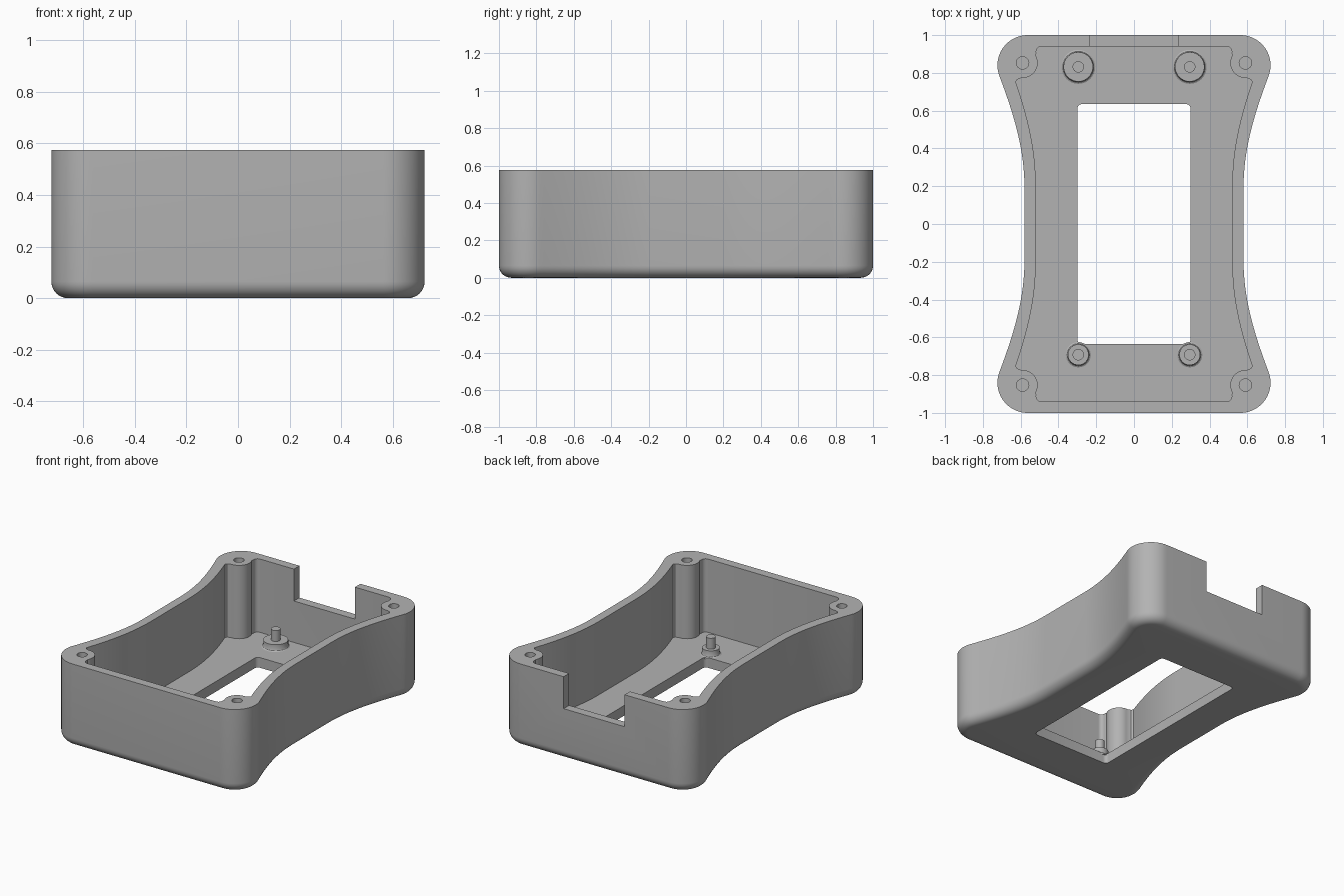
import bpy, bmesh
from math import sin, cos, radians
from mathutils import Vector
from mathutils.geometry import interpolate_bezier

if "Cube" in bpy.data.objects:
    bpy.data.objects.remove(bpy.data.objects["Cube"])

HEIGHT, FLOOR = 0.575, 0.07
SCREWS = (0.59, 0.853)

grey = bpy.data.materials.new("plain grey")
grey.use_nodes = True
grey.diffuse_color = (0.45, 0.45, 0.45, 1)
grey.node_tree.nodes["Principled BSDF"].inputs["Base Color"].default_value = (0.45, 0.45, 0.45, 1)


def arc(cx, cy, r, start, end, n):
    angles = [radians(start + (end - start) * i / n) for i in range(n + 1)]
    return [(cx + r * cos(a), cy + r * sin(a)) for a in angles]


def curve(a, b, c, d, n=20):
    return [tuple(p)[:2] for p in interpolate_bezier(*[Vector(p).to_3d() for p in (a, b, c, d)], n)]


def four_way(quarter):
    """Mirror a quarter outline (from +x axis to +y axis) into a closed loop."""
    half = quarter + [(-x, y) for x, y in reversed(quarter)]
    return half + [(-x, -y) for x, y in half]


def prism(name, outline, z0, z1, round_bottom=0):
    bm = bmesh.new()
    base = bm.faces.new([bm.verts.new((x, y, z0)) for x, y in outline])
    top = bmesh.ops.extrude_face_region(bm, geom=[base], use_keep_orig=True)
    verts = [g for g in top["geom"] if isinstance(g, bmesh.types.BMVert)]
    bmesh.ops.translate(bm, verts=verts, vec=(0, 0, z1 - z0))
    bmesh.ops.recalc_face_normals(bm, faces=bm.faces)
    if round_bottom:
        rim = [e for e in bm.edges if all(abs(v.co.z - z0) < 1e-5 for v in e.verts)]
        bmesh.ops.bevel(bm, geom=rim, offset=round_bottom, segments=8, profile=0.5, affect='EDGES')
    mesh = bpy.data.meshes.new(name)
    bm.to_mesh(mesh)
    bm.free()
    obj = bpy.data.objects.new(name, mesh)
    bpy.context.collection.objects.link(obj)
    mesh.materials.append(grey)
    return obj


def activate(obj):
    bpy.ops.object.select_all(action='DESELECT')
    obj.select_set(True)
    bpy.context.view_layer.objects.active = obj


def cut(target, cutter):
    mod = target.modifiers.new("cut", 'BOOLEAN')
    mod.operation, mod.solver, mod.object = 'DIFFERENCE', 'EXACT', cutter
    activate(target)
    bpy.ops.object.modifier_apply(modifier=mod.name)
    bpy.data.objects.remove(cutter)


def smooth(obj):
    activate(obj)
    bpy.ops.object.shade_smooth_by_angle(angle=radians(30))


# Waisted case with rounded corners and a rounded bottom rim
corner = arc(0.563, 0.84, 0.16, -20, 90, 20)
waist = curve((0.58, 0.2), (0.58, 0.42), (0.655, 0.63), corner[0])
case = prism("case", four_way(waist[:-1] + corner), 0, HEIGHT, 0.065)

# Cavity that leaves a wall and a screw boss in each corner
inner = curve((0.52, 0.2), (0.52, 0.42), (0.575, 0.6), (0.626, 0.752))
boss = arc(*SCREWS, 0.08, 275, 150, 12)
fillet = arc(0.49, 0.912, 0.028, -15, 90, 6)
cut(case, prism("cavity", four_way(inner + [(0.618, 0.765)] + boss + fillet), FLOOR, 1))

# Floor window with small corner radii
cut(case, prism("window", four_way(arc(0.275, 0.61, 0.025, 0, 90, 5)), -0.2, 0.2))

# Cable notch in the back wall
notch = [(-0.232, 0.85), (0.232, 0.85), (0.232, 1.2), (-0.232, 1.2)]
cut(case, prism("notch", notch, 0.355, 1))

# Screw holes
for sx in (-1, 1):
    for sy in (-1, 1):
        hole = arc(sx * SCREWS[0], sy * SCREWS[1], 0.033, 0, 345, 23)
        cut(case, prism("screw_hole", hole, 0.2, 1))
smooth(case)

# Board standoffs: flared foot, post and locating pin turned as one profile
def standoff(name, x, y, r):
    profile = [(r + 0.012, FLOOR - 0.01), (r + 0.012, FLOOR), (r + 0.004, FLOOR + 0.005),
               (r, FLOOR + 0.014), (r, 0.115), (0.03, 0.115), (0.03, 0.19)]
    bm = bmesh.new()
    n = 32
    rings = [[bm.verts.new((x + px, y + py, z)) for px, py in arc(0, 0, rad, 0, 360 - 360 / n, n - 1)]
             for rad, z in profile]
    for a, b in zip(rings, rings[1:]):
        for i in range(n):
            j = (i + 1) % n
            bm.faces.new((a[i], a[j], b[j], b[i]))
    bm.faces.new(rings[-1])
    bm.faces.new(rings[0][::-1])
    mesh = bpy.data.meshes.new(name)
    bm.to_mesh(mesh)
    bm.free()
    mesh.materials.append(grey)
    obj = bpy.data.objects.new(name, mesh)
    bpy.context.collection.objects.link(obj)
    smooth(obj)


for side, sx in (("left", 1), ("right", -1)):
    standoff("back_standoff_" + side, sx * 0.295, 0.832, 0.078)
    standoff("front_standoff_" + side, sx * 0.295, -0.692, 0.055)
